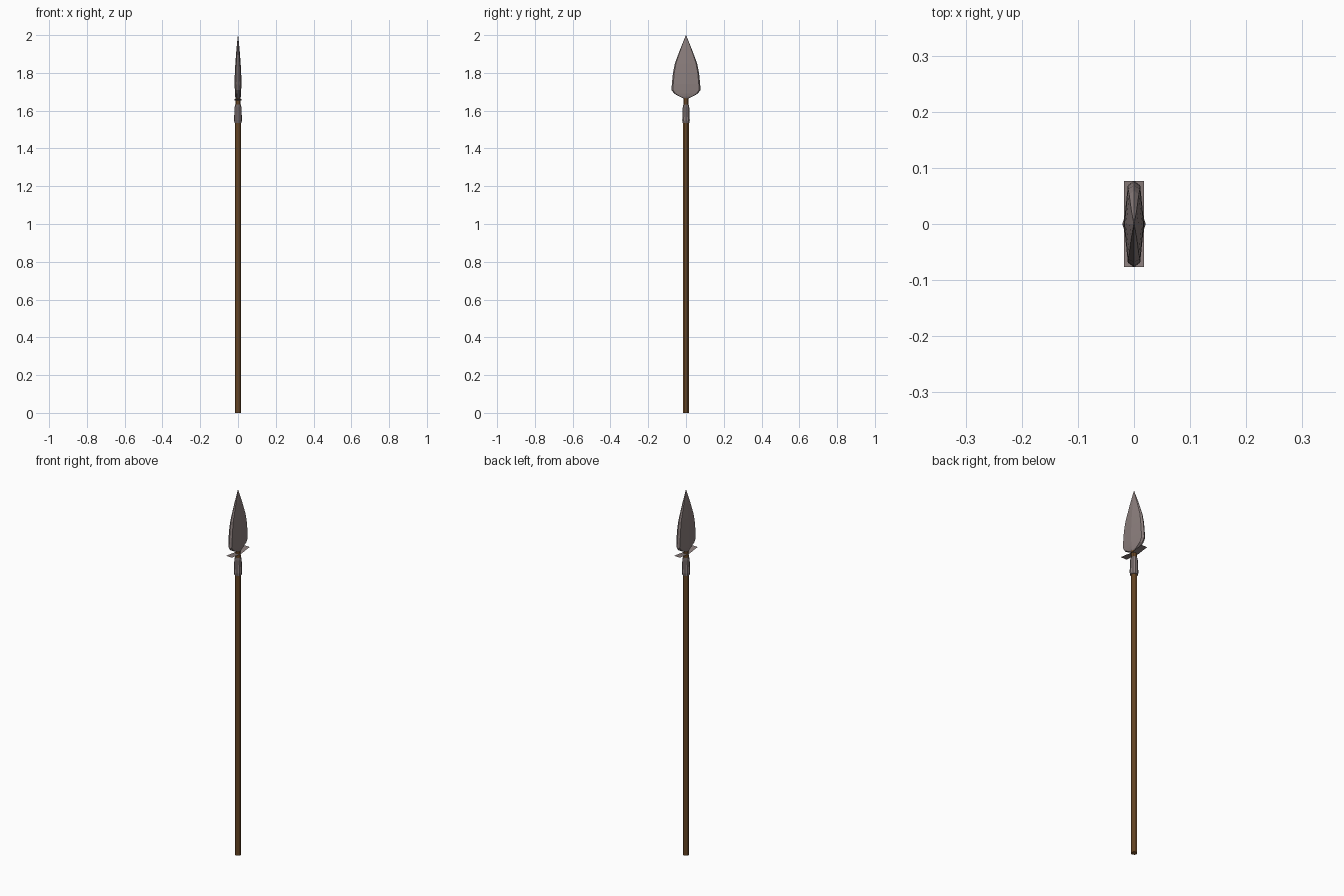
import bpy, bmesh, math

if "Cube" in bpy.data.objects:
    bpy.data.objects.remove(bpy.data.objects["Cube"])

def material(name, color):
    m = bpy.data.materials.new(name)
    m.diffuse_color = (*color, 1)
    m.use_nodes = True
    m.node_tree.nodes["Principled BSDF"].inputs["Base Color"].default_value = m.diffuse_color
    return m

STEEL = material("steel", (0.26, 0.21, 0.205))
WOOD = material("wood", (0.22, 0.10, 0.03))

def finish(name, bm, mat):
    mesh = bpy.data.meshes.new(name)
    bm.to_mesh(mesh)
    bm.free()
    ob = bpy.data.objects.new(name, mesh)
    bpy.context.collection.objects.link(ob)
    mesh.materials.append(mat)
    return ob

def loft(name, sections, mat):
    """Skin a stack of equal-length rings, capping both ends."""
    bm = bmesh.new()
    rings = [[bm.verts.new(p) for p in s] for s in sections]
    for a, b in zip(rings, rings[1:]):
        n = len(a)
        for i in range(n):
            j = (i + 1) % n
            bm.faces.new((a[i], a[j], b[j], b[i]))
    bm.faces.new(rings[0][::-1])
    bm.faces.new(rings[-1])
    bmesh.ops.remove_doubles(bm, verts=bm.verts, dist=1e-5)
    bmesh.ops.recalc_face_normals(bm, faces=bm.faces)
    return finish(name, bm, mat)

def circle(r, z, n=10):
    return [(r * math.cos(2 * math.pi * i / n), r * math.sin(2 * math.pi * i / n), z)
            for i in range(n)]

# Wooden shaft, running up into the blade
loft("shaft", [circle(0.0155, 0), circle(0.0155, 1.54), circle(0.013, 1.68)], WOOD)

# Metal socket around the shaft
loft("socket", [circle(0.019, 1.535), circle(0.021, 1.55), circle(0.018, 1.62),
                circle(0.015, 1.632)], STEEL)

# Leaf blade: (z, half width in y, half thickness in x)
profile = [(1.665, 0.014, 0.013), (1.675, 0.035, 0.015), (1.69, 0.062, 0.016),
           (1.71, 0.077, 0.017), (1.74, 0.075, 0.018), (1.80, 0.069, 0.017),
           (1.85, 0.059, 0.014), (1.93, 0.029, 0.008), (2.0, 0.0005, 0.0005)]

def blade_ring(z, w, t):
    s, e = 0.62 * t, 0.9 * w
    return [(t, 0, z), (s, e, z), (0, w, z), (-s, e, z),
            (-t, 0, z), (-s, -e, z), (0, -w, z), (s, -e, z)]

loft("blade", [blade_ring(*p) for p in profile], STEEL)

# Thin, slightly upswept crosspiece under the blade
bm = bmesh.new()
rows = []
for y, z in [(-0.077, 1.661), (-0.045, 1.658), (-0.015, 1.653),
             (0.015, 1.653), (0.045, 1.658), (0.077, 1.661)]:
    rows.append([bm.verts.new((x, y, z)) for x in (-0.018, 0.018)])
for a, b in zip(rows, rows[1:]):
    bm.faces.new((a[0], a[1], b[1], b[0]))
finish("crosspiece", bm, STEEL)
